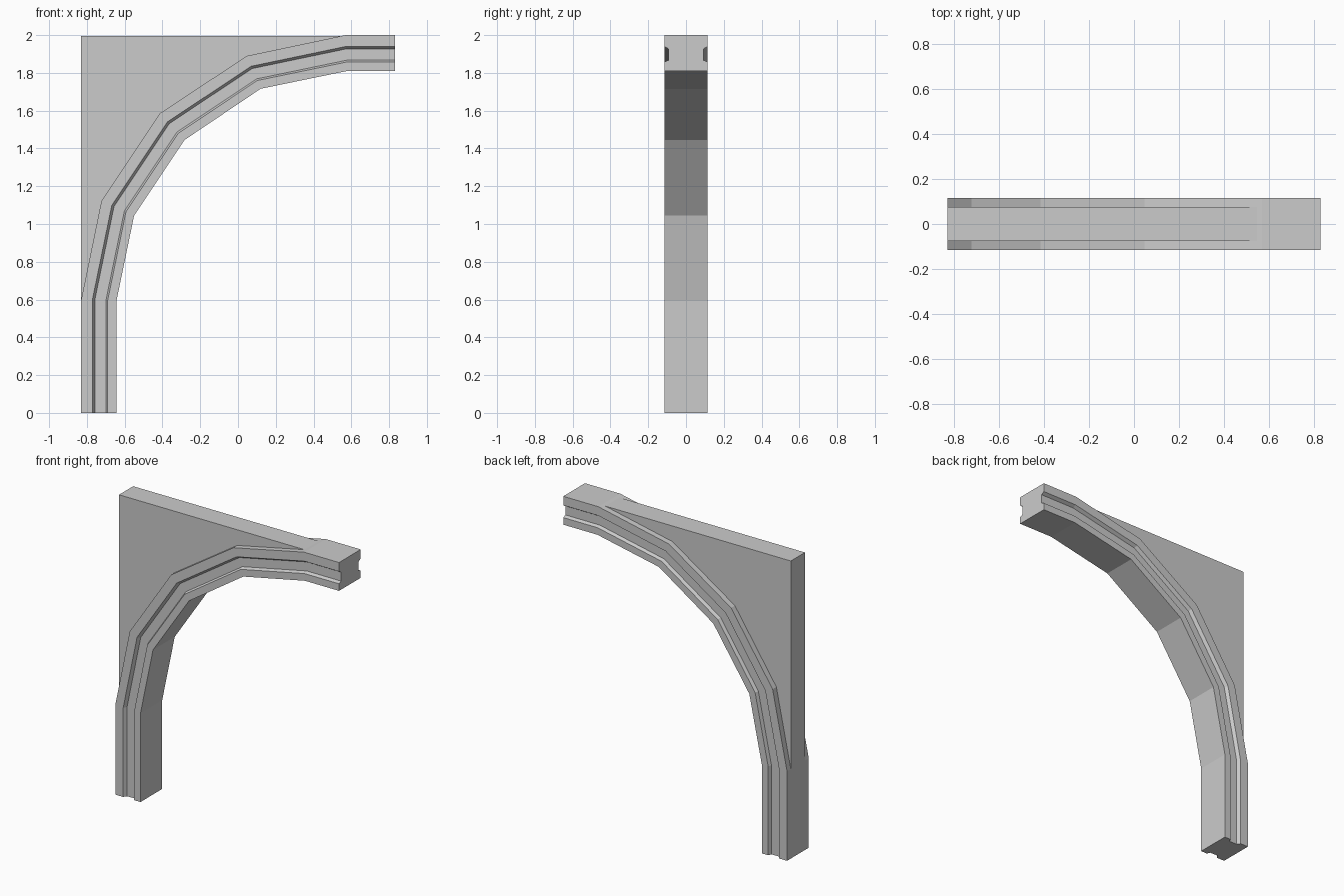
import bpy, bmesh

if "Cube" in bpy.data.objects:
    bpy.data.objects.remove(bpy.data.objects["Cube"])

# Matching stations along the outer and inner edge of the arch (x, z)
outer = [(-0.83, 0), (-0.83, 0.6), (-0.723, 1.122), (-0.415, 1.585),
         (0.047, 1.89), (0.57, 2.0), (0.83, 2.0)]
inner = [(-0.643, 0), (-0.643, 0.595), (-0.55, 1.045), (-0.283, 1.445),
         (0.12, 1.716), (0.577, 1.81), (0.83, 1.81)]

# Half cross-section: (fraction from outer to inner edge, half depth)
W, GROOVE, PANEL = 0.115, 0.093, 0.075
half = [(0, W), (0.315, W), (0.385, GROOVE), (0.70, GROOVE), (0.75, W), (1, W)]
section = half + [(t, -y) for t, y in reversed(half)]


def finish(name, bm):
    bmesh.ops.recalc_face_normals(bm, faces=bm.faces)
    mesh = bpy.data.meshes.new(name)
    bm.to_mesh(mesh)
    bm.free()
    bpy.context.collection.objects.link(bpy.data.objects.new(name, mesh))


# Grooved arch beam swept through the stations
bm = bmesh.new()
rings = []
for (ox, oz), (ix, iz) in zip(outer, inner):
    rings.append([bm.verts.new((ox + (ix - ox) * t, y, oz + (iz - oz) * t))
                  for t, y in section])
n = len(section)
for a, b in zip(rings, rings[1:]):
    for i in range(n):
        j = (i + 1) % n
        bm.faces.new((a[i], a[j], b[j], b[i]))
bm.faces.new(rings[0])
bm.faces.new(rings[-1])
finish("arch_beam", bm)

# Thinner spandrel panel filling the corner above the arch
TOP = 1.995
outline = [(-0.83, TOP), (-0.83, 0.6)] + outer[2:5] + [(0.546, TOP)]
bm = bmesh.new()
front = [bm.verts.new((x, -PANEL, z)) for x, z in outline]
back = [bm.verts.new((x, PANEL, z)) for x, z in outline]
bm.faces.new(front)
bm.faces.new(back)
for i in range(len(outline)):
    j = (i + 1) % len(outline)
    if not 1 <= i <= 4:  # edges touching the beam stay open
        bm.faces.new((front[i], front[j], back[j], back[i]))
finish("spandrel_panel", bm)
